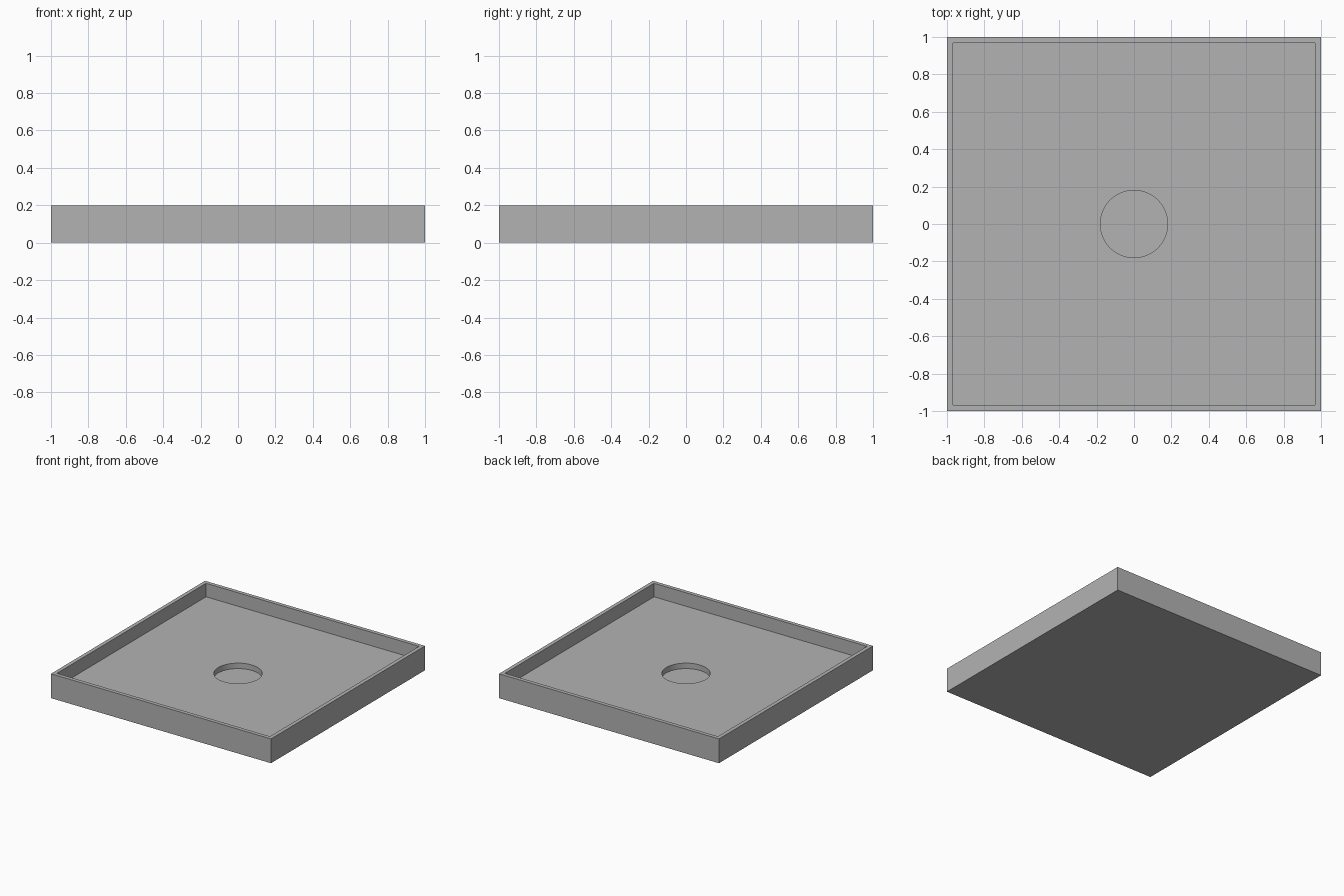
import bpy
import bmesh

default = bpy.data.objects.get("Cube")
if default:
    bpy.data.objects.remove(default, do_unlink=True)

WALL, HEIGHT, FLOOR = 0.045, 0.2, 0.089
HOLE_RADIUS, HOLE_DEPTH, SIDES = 0.18, 0.045, 96

grey = bpy.data.materials.new("plain grey")
grey.use_nodes = True
colour = (0.45, 0.45, 0.45, 1)
grey.diffuse_color = colour
grey.node_tree.nodes["Principled BSDF"].inputs["Base Color"].default_value = colour


def finish(name, bm):
    mesh = bpy.data.meshes.new(name)
    bm.to_mesh(mesh)
    bm.free()
    mesh.materials.append(grey)
    obj = bpy.data.objects.new(name, mesh)
    bpy.context.collection.objects.link(obj)
    return obj


# Square tray: a block whose top is inset for the rim and sunk to the floor
bm = bmesh.new()
bmesh.ops.create_cube(bm, size=2)
for v in bm.verts:
    v.co.z = HEIGHT if v.co.z > 0 else 0
bm.normal_update()
top = max(bm.faces, key=lambda f: f.calc_center_median().z)
bmesh.ops.inset_region(bm, faces=[top], thickness=WALL)
sunk = bmesh.ops.extrude_discrete_faces(bm, faces=[top])["faces"][0]
for v in sunk.verts:
    v.co.z = FLOOR
bmesh.ops.recalc_face_normals(bm, faces=bm.faces)
tray = finish("tray", bm)

# Round recess in the middle of the floor
bm = bmesh.new()
bmesh.ops.create_cone(bm, cap_ends=True, segments=SIDES, radius1=HOLE_RADIUS,
                      radius2=HOLE_RADIUS, depth=HEIGHT)
bmesh.ops.translate(bm, verts=bm.verts, vec=(0, 0, FLOOR - HOLE_DEPTH + HEIGHT / 2))
cutter = finish("recess_cutter", bm)
cutter.hide_render = True
cutter.hide_set(True)

cut = tray.modifiers.new("round recess", 'BOOLEAN')
cut.operation = 'DIFFERENCE'
cut.solver = 'EXACT'
cut.object = cutter

# Smooth the recess wall, keep every corner crisp
bpy.ops.object.select_all(action='DESELECT')
tray.select_set(True)
bpy.context.view_layer.objects.active = tray
bpy.ops.object.modifier_apply(modifier=cut.name)
bpy.ops.object.shade_smooth_by_angle()
bpy.data.objects.remove(cutter, do_unlink=True)
